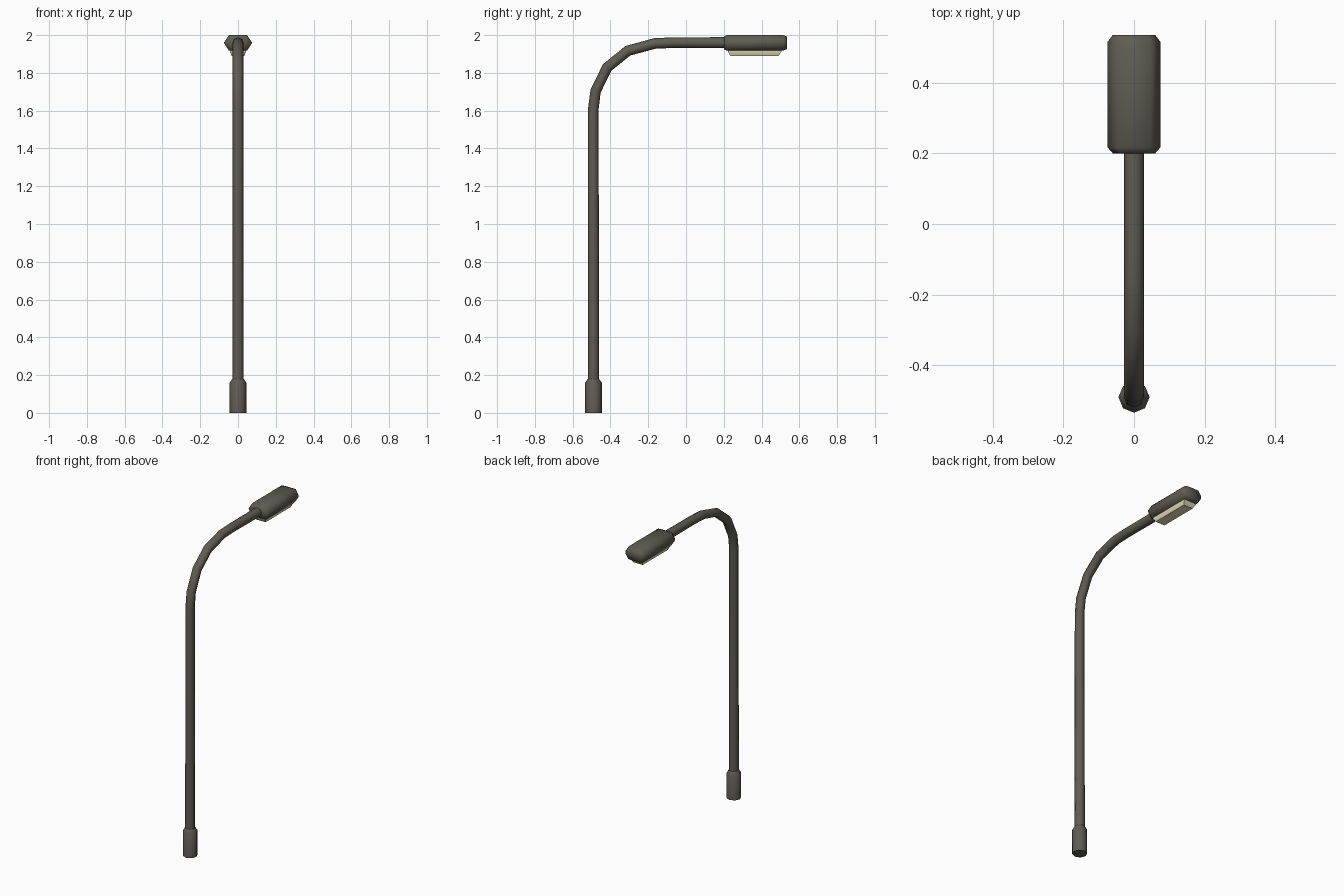
import bpy, bmesh, math
from mathutils import Vector

if "Cube" in bpy.data.objects:
    bpy.data.objects.remove(bpy.data.objects["Cube"])


def material(name, color):
    m = bpy.data.materials.new(name)
    m.diffuse_color = (*color, 1)
    m.use_nodes = True
    m.node_tree.nodes["Principled BSDF"].inputs["Base Color"].default_value = m.diffuse_color
    return m


def loft(name, rings, mat, angle):
    """Skin a list of equal-sized point rings and cap both ends."""
    bm = bmesh.new()
    loops = [[bm.verts.new(p) for p in ring] for ring in rings]
    n = len(loops[0])
    for a, b in zip(loops, loops[1:]):
        for i in range(n):
            j = (i + 1) % n
            bm.faces.new((a[i], a[j], b[j], b[i]))
    bm.faces.new(loops[0][::-1])
    bm.faces.new(loops[-1])
    bmesh.ops.recalc_face_normals(bm, faces=bm.faces)
    me = bpy.data.meshes.new(name)
    bm.to_mesh(me)
    bm.free()
    ob = bpy.data.objects.new(name, me)
    bpy.context.collection.objects.link(ob)
    me.materials.append(mat)
    bpy.ops.object.select_all(action='DESELECT')
    ob.select_set(True)
    bpy.context.view_layer.objects.active = ob
    bpy.ops.object.shade_smooth_by_angle(angle=math.radians(angle))


def tube_ring(center, direction, radius, sides=8):
    """Octagon around a point of a path lying in the yz plane."""
    d = direction.normalized()
    side, up = Vector((1, 0, 0)), Vector((0, d.z, -d.y))
    return [center + radius * (math.cos(t) * side + math.sin(t) * up)
            for t in (math.tau * k / sides for k in range(sides))]


def sweep(name, stations, mat, angle):
    pts = [Vector((0, y, z)) for y, z, r in stations]
    rings = []
    for i, (p, s) in enumerate(zip(pts, stations)):
        d = Vector((0, 0, 0))
        if i > 0:
            d += (p - pts[i - 1]).normalized()
        if i < len(pts) - 1:
            d += (pts[i + 1] - p).normalized()
        rings.append(tube_ring(p, d, s[2]))
    loft(name, rings, mat, angle)


def hex_ring(y, half_w, half_flat, half_h, z=1.959):
    return [(half_w, y, z), (half_flat, y, z + half_h), (-half_flat, y, z + half_h),
            (-half_w, y, z), (-half_flat, y, z - half_h), (half_flat, y, z - half_h)]


def rect_ring(z, x, y0, y1):
    return [(x, y0, z), (x, y1, z), (-x, y1, z), (-x, y0, z)]


metal = material("dark_metal", (0.115, 0.107, 0.085))
glass = material("lamp_glass", (0.75, 0.72, 0.48))

# Base sleeve and bent pole: y, z, radius
sweep("base_sleeve", [(-0.49, 0, 0.044), (-0.49, 0.16, 0.044), (-0.49, 0.18, 0.03)], metal, 50)
sweep("bent_pole", [(-0.49, 0.15, 0.03), (-0.49, 0.8, 0.029), (-0.491, 1.605, 0.028),
                    (-0.479, 1.703, 0.028), (-0.418, 1.828, 0.028),
                    (-0.308, 1.917, 0.028), (-0.165, 1.956, 0.028),
                    (-0.065, 1.96, 0.028), (0.22, 1.96, 0.029)], metal, 60)

# Lamp housing with chamfered ends
loft("lamp_housing", [hex_ring(0.2, 0.06, 0.039, 0.033), hex_ring(0.217, 0.075, 0.048, 0.041),
                      hex_ring(0.515, 0.075, 0.048, 0.041), hex_ring(0.535, 0.06, 0.039, 0.033)],
     metal, 65)

# Glass lens under the housing
loft("lamp_lens", [rect_ring(1.93, 0.043, 0.222, 0.505), rect_ring(1.912, 0.043, 0.222, 0.505),
                   rect_ring(1.89, 0.033, 0.235, 0.49)], glass, 30)
